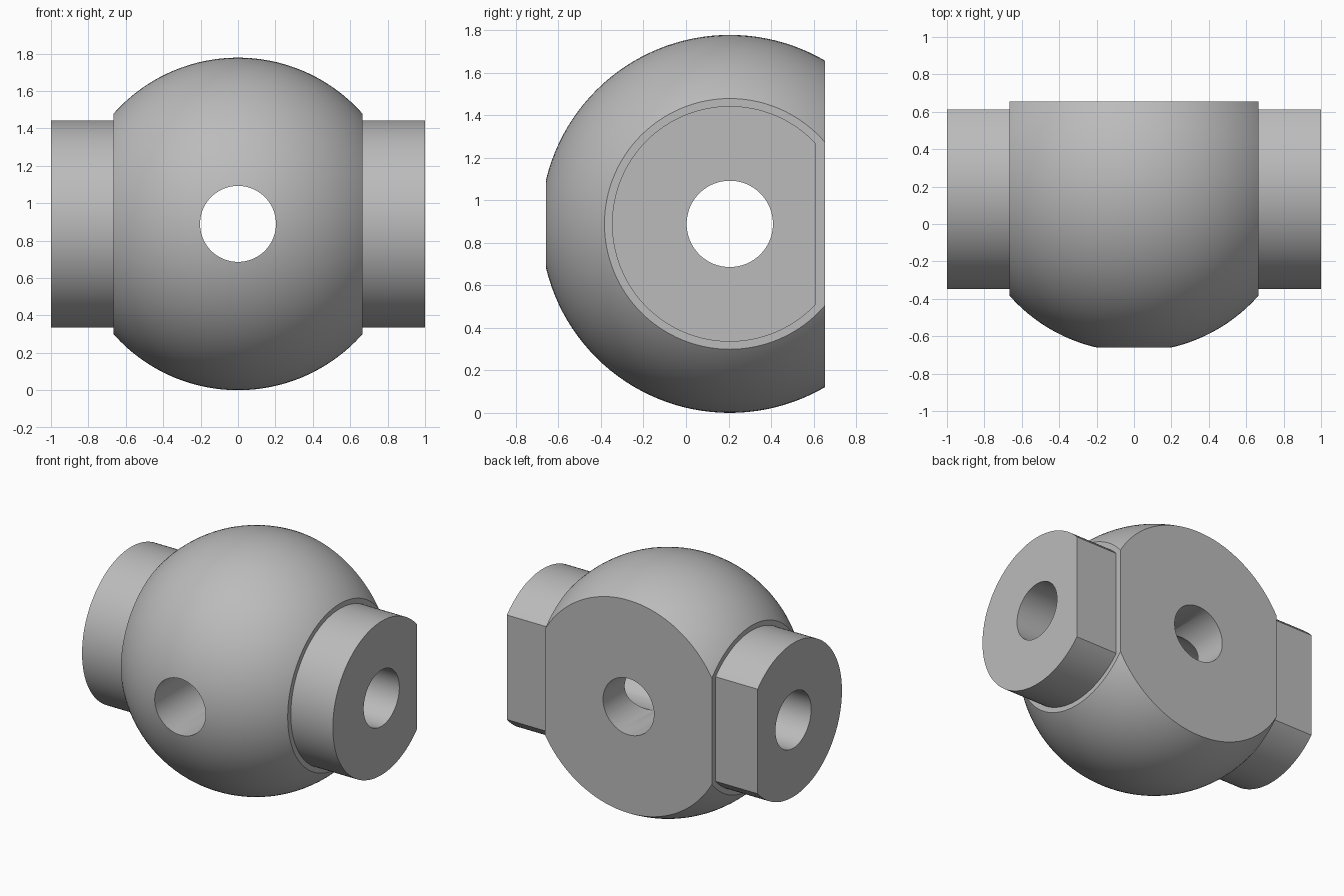
import bpy
import bmesh
from math import pi
from mathutils import Matrix, Vector

cube = bpy.data.objects.get("Cube")
if cube:
    bpy.data.objects.remove(cube, do_unlink=True)

CENTRE = Vector((0, 0.206, 0.889))
RADIUS = 0.889
SIDE, BACK, BOSS_BACK = 0.665, 0.655, 0.612

grey = bpy.data.materials.new("plain grey")
grey.use_nodes = True
colour = (0.5, 0.5, 0.5, 1)
grey.diffuse_color = colour
grey.node_tree.nodes["Principled BSDF"].inputs["Base Color"].default_value = colour


def make_object(name, bm):
    bmesh.ops.recalc_face_normals(bm, faces=bm.faces)
    mesh = bpy.data.meshes.new(name)
    bm.to_mesh(mesh)
    bm.free()
    mesh.materials.append(grey)
    obj = bpy.data.objects.new(name, mesh)
    bpy.context.collection.objects.link(obj)
    return obj


def slice_flat(bm, point, normal):
    """Remove everything beyond the plane and cap the cut."""
    geom = bm.verts[:] + bm.edges[:] + bm.faces[:]
    cut = bmesh.ops.bisect_plane(bm, geom=geom, plane_co=point, plane_no=normal,
                                 clear_outer=True)["geom_cut"]
    edges = [e for e in cut if isinstance(e, bmesh.types.BMEdge)]
    bmesh.ops.contextual_create(bm, geom=edges)


def cylinder(radius, length, axis, segments):
    bm = bmesh.new()
    turn = Matrix.Rotation(pi / 2, 4, "Y" if axis == "X" else "X")
    bmesh.ops.create_cone(bm, cap_ends=True, segments=segments, radius1=radius,
                          radius2=radius, depth=length,
                          matrix=Matrix.Translation(CENTRE) @ turn)
    return bm


def boolean(target, other, operation):
    mod = target.modifiers.new(operation.lower(), "BOOLEAN")
    mod.operation = operation
    mod.solver = "EXACT"
    mod.object = other
    bpy.context.view_layer.objects.active = target
    bpy.ops.object.modifier_apply(modifier=mod.name)
    bpy.data.objects.remove(other, do_unlink=True)


# Ball with flat sides and a flat back
bm = bmesh.new()
bmesh.ops.create_uvsphere(bm, u_segments=128, v_segments=64, radius=RADIUS,
                          matrix=Matrix.Translation(CENTRE) @ Matrix.Rotation(pi / 2, 4, "Y"))
for side in (-1, 1):
    slice_flat(bm, (side * SIDE, 0, 0), (side, 0, 0))
slice_flat(bm, (0, BACK, 0), (0, 1, 0))
body = make_object("ball_joint_body", bm)

# Round side bosses with a flat back, one bar through the ball
bm = cylinder(0.554, 2, "X", 128)
slice_flat(bm, (0, BOSS_BACK, 0), (0, 1, 0))
boolean(body, make_object("side_bosses", bm), "UNION")

# Crossed through holes
for axis in "XY":
    boolean(body, make_object("hole_cutter", cylinder(0.203, 3, axis, 96)), "DIFFERENCE")

# Smooth curves, sharp rims
bpy.ops.object.select_all(action="DESELECT")
body.select_set(True)
bpy.context.view_layer.objects.active = body
bpy.ops.object.shade_smooth_by_angle(angle=pi / 7)
